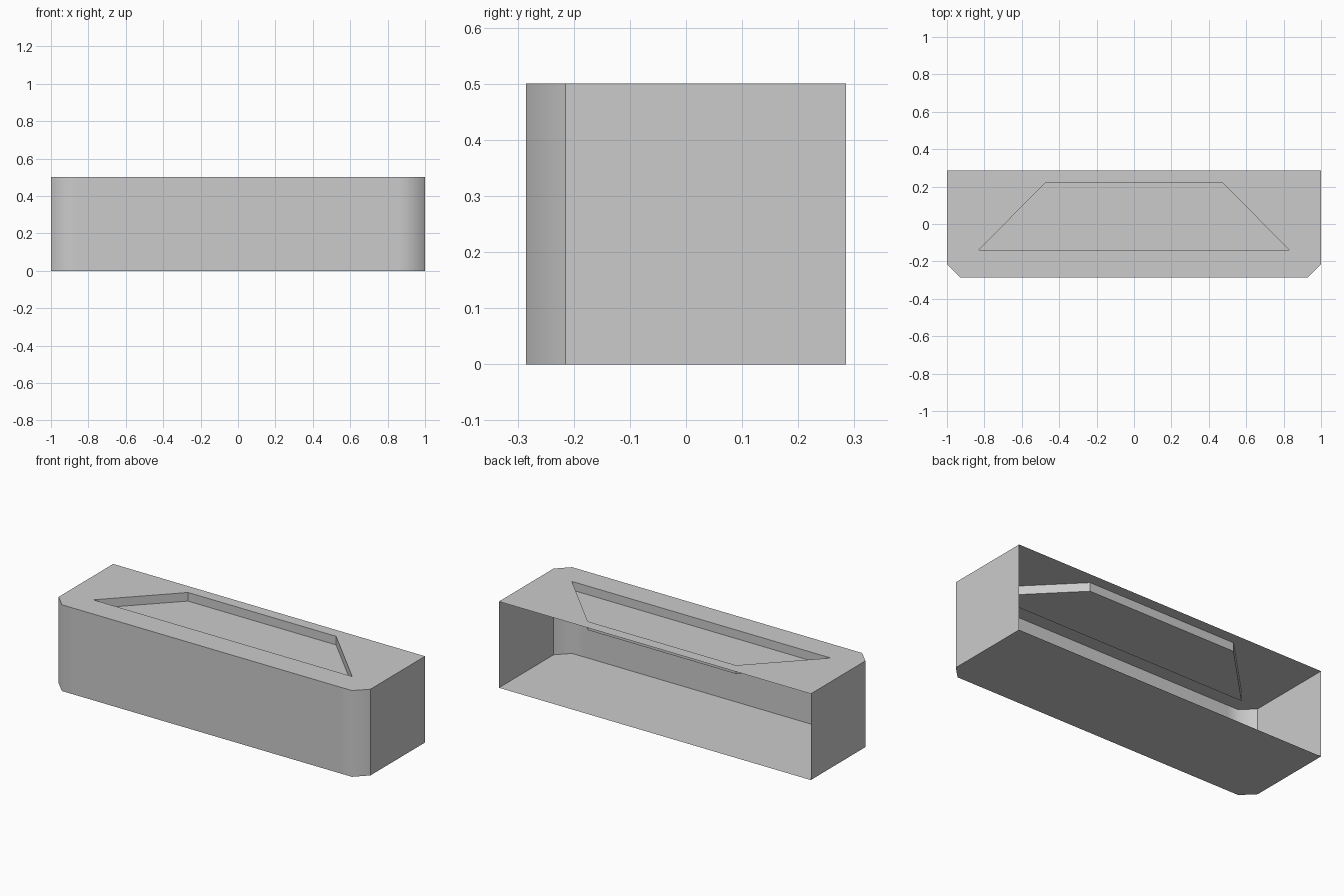
import bpy
import bmesh
from mathutils import Vector

cube = bpy.data.objects.get("Cube")
if cube:
    bpy.data.objects.remove(cube, do_unlink=True)

HALF_X, HALF_Y, HEIGHT = 1.0, 0.285, 0.5
CHAMFER, LOOP, DEPTH = 0.07, 0.86, 0.05

grey = bpy.data.materials.new("plain_grey")
grey.use_nodes = True
grey.diffuse_color = (0.6, 0.6, 0.6, 1)
grey.node_tree.nodes["Principled BSDF"].inputs["Base Color"].default_value = (0.6, 0.6, 0.6, 1)


def mirrored(half):
    """Outline, anticlockwise from above, from its +x half listed front to back."""
    return half + [(-x, y) for x, y in reversed(half)]


def ring(bm, outline, z):
    return [bm.verts.new((x, y, z)) for x, y in outline]


def walls(bm, low, high, skip=()):
    n = len(low)
    return [bm.faces.new((low[i], low[(i + 1) % n], high[(i + 1) % n], high[i]))
            for i in range(n) if i not in skip]


def make_object(name, bm):
    mesh = bpy.data.meshes.new(name)
    bm.to_mesh(mesh)
    bm.free()
    mesh.materials.append(grey)
    obj = bpy.data.objects.new(name, mesh)
    bpy.context.collection.objects.link(obj)
    return obj


body = mirrored([(LOOP, -HALF_Y), (HALF_X - CHAMFER, -HALF_Y),
                 (HALF_X, CHAMFER - HALF_Y), (HALF_X, HALF_Y)])
pocket = mirrored([(0.83, -0.14), (0.475, 0.22)])

# Thin shell: floor and walls, open at the back
bm = bmesh.new()
low, high = ring(bm, body, 0), ring(bm, body, HEIGHT)
open_side = len(body) // 2 - 1
sides = walls(bm, low, high, skip=(open_side,))
bm.faces.new(list(reversed(low)))
for f in sides:
    f.normal_update()
    f.smooth = f.normal.y < -0.5
make_object("open_backed_shell", bm)

# Top panel with a trapezoid opening
bm = bmesh.new()
edges = []
for outline in (body, pocket):
    loop = ring(bm, outline, HEIGHT)
    edges += [bm.edges.new((v, loop[(i + 1) % len(loop)])) for i, v in enumerate(loop)]
bmesh.ops.triangle_fill(bm, edges=edges, use_beauty=True, use_dissolve=False,
                        normal=Vector((0, 0, 1)))
for f in bm.faces:
    f.normal_update()
    if f.normal.z < 0:
        f.normal_flip()
make_object("top_panel", bm)

# Sunken tray in the opening
bm = bmesh.new()
low, high = ring(bm, pocket, HEIGHT - DEPTH), ring(bm, pocket, HEIGHT)
walls(bm, high, low)
bm.faces.new(low)
make_object("sunken_tray", bm)
